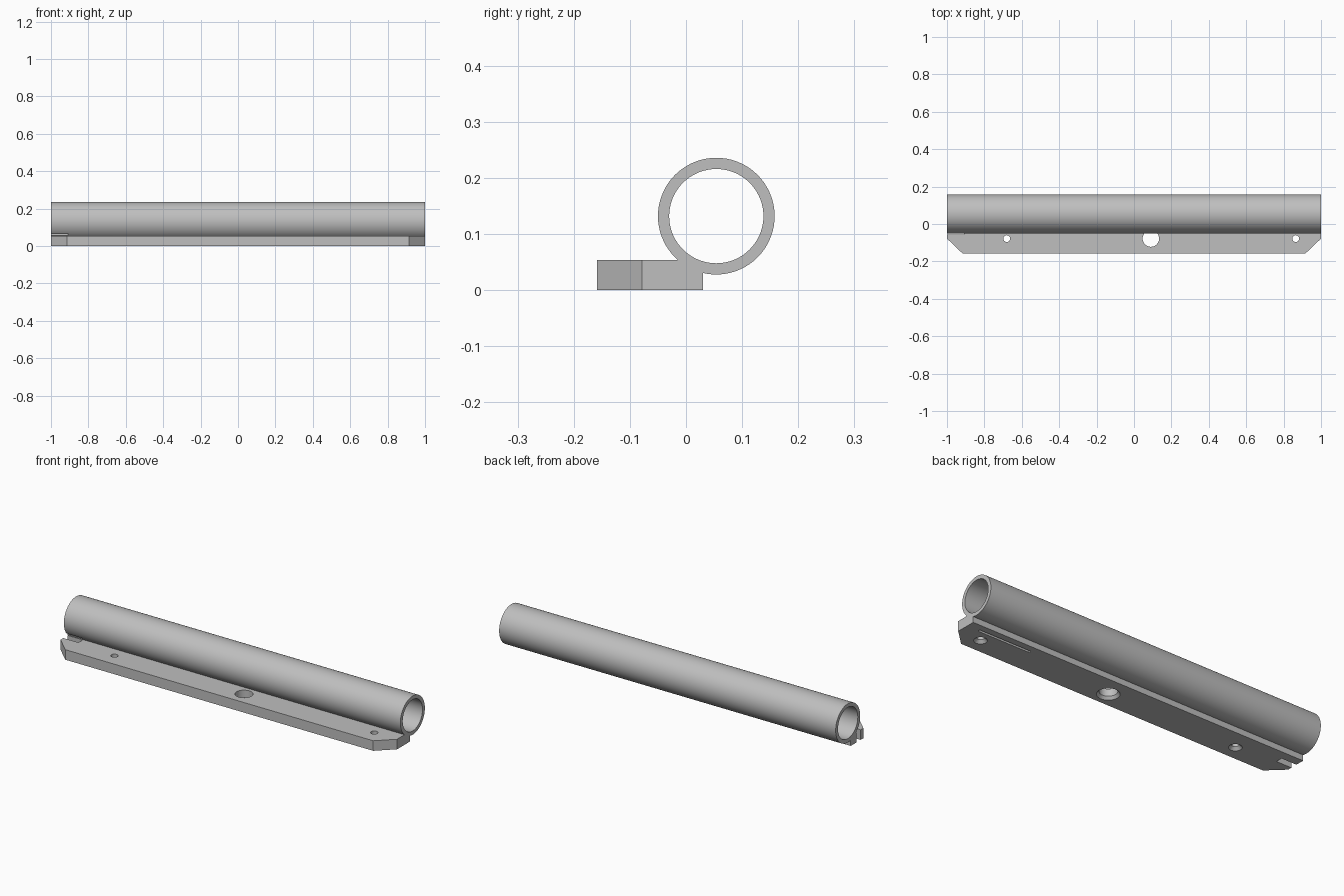
import bpy
import bmesh
from math import pi
from mathutils import Matrix

if "Cube" in bpy.data.objects:
    bpy.data.objects.remove(bpy.data.objects["Cube"], do_unlink=True)

grey = bpy.data.materials.new("plain grey")
grey.use_nodes = True
COLOR = (0.52, 0.52, 0.52, 1)
grey.diffuse_color = COLOR
grey.node_tree.nodes["Principled BSDF"].inputs["Base Color"].default_value = COLOR

TUBE_Y, TUBE_Z = 0.054, 0.132
TOP, HOLE_Y = 0.054, -0.078


def finish(bm, name):
    bmesh.ops.recalc_face_normals(bm, faces=bm.faces)
    mesh = bpy.data.meshes.new(name)
    bm.to_mesh(mesh)
    bm.free()
    mesh.materials.append(grey)
    obj = bpy.data.objects.new(name, mesh)
    bpy.context.collection.objects.link(obj)
    return obj


def prism(name, outline, height):
    bm = bmesh.new()
    face = bm.faces.new([bm.verts.new((x, y, 0)) for x, y in outline])
    new = bmesh.ops.extrude_face_region(bm, geom=[face])["geom"]
    top = [v for v in new if isinstance(v, bmesh.types.BMVert)]
    bmesh.ops.translate(bm, verts=top, vec=(0, 0, height))
    return finish(bm, name)


def box(name, low, high):
    (x0, y0, z0), (x1, y1, z1) = low, high
    obj = prism(name, [(x0, y0), (x1, y0), (x1, y1), (x0, y1)], z1 - z0)
    obj.data.transform(Matrix.Translation((0, 0, z0)))
    return obj


def cone(name, r1, r2, depth, matrix, segments=40):
    bm = bmesh.new()
    bmesh.ops.create_cone(bm, cap_ends=True, segments=segments, radius1=r1,
                          radius2=r2, depth=depth, matrix=matrix)
    return finish(bm, name)


def combine(target, other, operation):
    mod = target.modifiers.new(other.name, "BOOLEAN")
    mod.operation, mod.solver, mod.object = operation, "EXACT", other
    bpy.context.view_layer.objects.active = target
    bpy.ops.object.modifier_apply(modifier=mod.name)
    bpy.data.objects.remove(other, do_unlink=True)


# Mounting flange with chamfered front corners
rail = prism("tube_with_mounting_flange",
             [(-1, 0.03), (-1, -0.078), (-0.915, -0.159),
              (0.915, -0.159), (1, -0.078), (1, 0.03)], TOP)

# Round tube, joined to the flange and then bored out
along_x = Matrix.Translation((0, TUBE_Y, TUBE_Z)) @ Matrix.Rotation(pi / 2, 4, "Y")
combine(rail, cone("tube", 0.104, 0.104, 2, along_x, 72), "UNION")
combine(rail, cone("bore", 0.084, 0.084, 2.2, along_x, 72), "DIFFERENCE")

# Screw holes and the larger centre hole, countersunk underneath
for x, radius, sink in ((-0.68, 0.018, 0.033), (0.09, 0.044, 0.056), (0.865, 0.018, 0.033)):
    at = Matrix.Translation((x, HOLE_Y, TOP / 2))
    combine(rail, cone("hole", radius, radius, 0.1, at), "DIFFERENCE")
    at = Matrix.Translation((x, HOLE_Y, 0.007))
    combine(rail, cone("countersink", sink, radius, 0.016, at), "DIFFERENCE")

# End notch beside the tube, and a thin groove underneath at the other end
combine(rail, box("notch", (-1.1, -0.055, -0.1), (-0.91, -0.018, 0.068)), "DIFFERENCE")
combine(rail, box("groove", (0.62, -0.018, -0.1), (0.93, -0.005, 0.02)), "DIFFERENCE")

bpy.ops.object.select_all(action="DESELECT")
rail.select_set(True)
bpy.context.view_layer.objects.active = rail
bpy.ops.object.shade_smooth_by_angle(angle=pi / 6)
